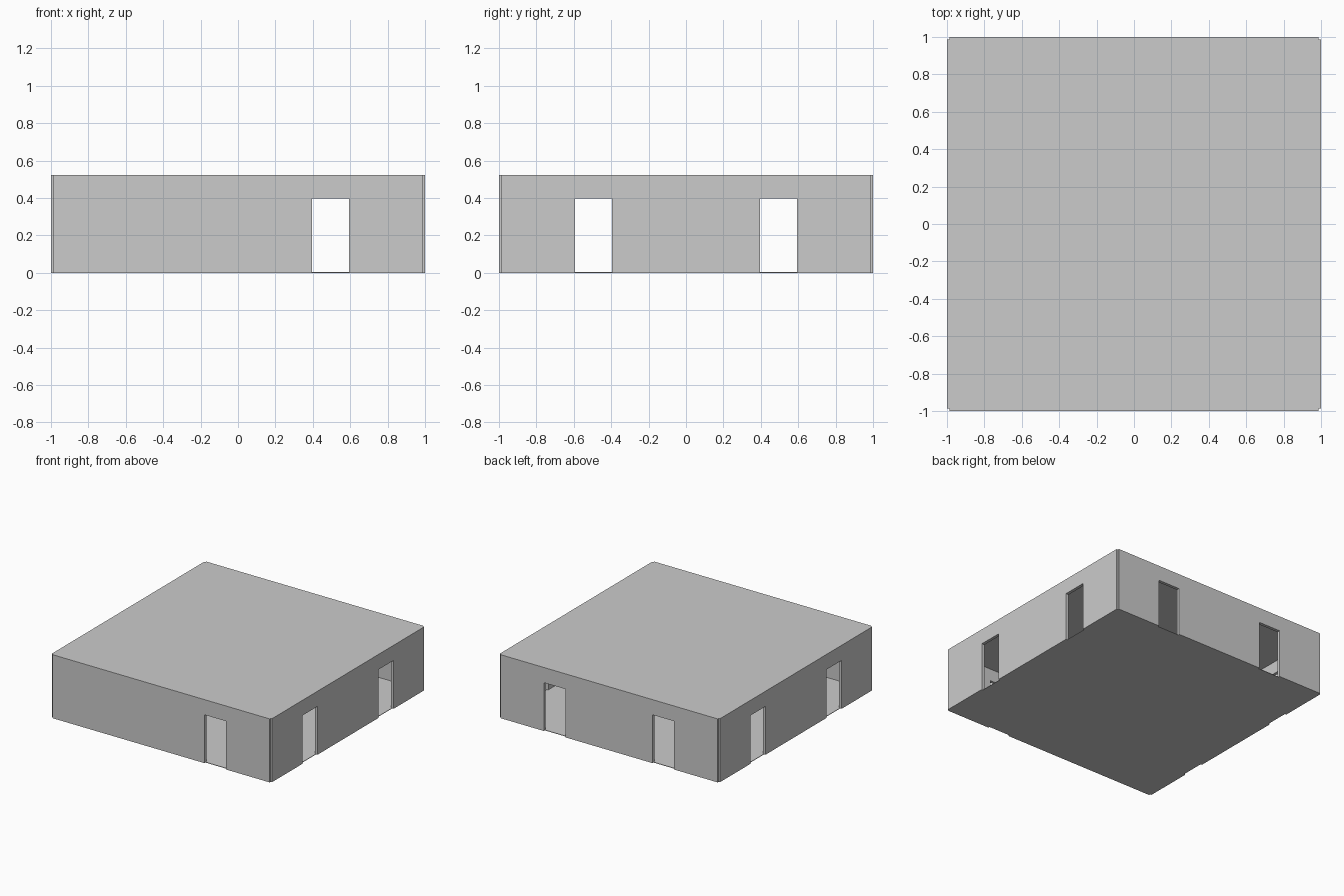
import bpy, bmesh
from math import pi
from mathutils import Matrix

cube = bpy.data.objects.get("Cube")
if cube:
    bpy.data.objects.remove(cube, do_unlink=True)

THICK = 0.025                 # wall and roof thickness
HALF = 1 - THICK / 2          # wall centre line, also half of wall length
HEIGHT = 0.522
DOOR_W, DOOR_H = 0.197, 0.397
DOOR_X = HALF / 2             # doors sit in the middle of each half wall

grey = bpy.data.materials.new("plain_grey")
grey.use_nodes = True
colour = (0.6, 0.6, 0.6, 1)
grey.diffuse_color = colour
grey.node_tree.nodes["Principled BSDF"].inputs["Base Color"].default_value = colour


def finish(name, bm):
    bmesh.ops.recalc_face_normals(bm, faces=bm.faces)
    mesh = bpy.data.meshes.new(name)
    bm.to_mesh(mesh)
    bm.free()
    mesh.materials.append(grey)
    obj = bpy.data.objects.new(name, mesh)
    bpy.context.collection.objects.link(obj)
    return obj


def extrude_outline(bm, points, offset):
    face = bm.faces.new([bm.verts.new(p) for p in points])
    geom = bmesh.ops.extrude_face_region(bm, geom=[face])["geom"]
    verts = [g for g in geom if isinstance(g, bmesh.types.BMVert)]
    bmesh.ops.translate(bm, verts=verts, vec=offset)


def wall(name, angle, doors):
    """Wall elevation with doorways cut up from the ground, turned into place."""
    outline = [(-HALF, 0)]
    for x in doors:
        a, b = x - DOOR_W / 2, x + DOOR_W / 2
        outline += [(a, 0), (a, DOOR_H), (b, DOOR_H), (b, 0)]
    outline += [(HALF, 0), (HALF, HEIGHT), (-HALF, HEIGHT)]
    bm = bmesh.new()
    extrude_outline(bm, [(x, -1, z) for x, z in outline], (0, THICK, 0))
    bmesh.ops.transform(bm, matrix=Matrix.Rotation(angle, 4, "Z"), verts=bm.verts)
    finish(name, bm)


def slab(name, z, thickness):
    """Square plate reaching the wall centre lines."""
    bm = bmesh.new()
    corners = [(-HALF, -HALF), (HALF, -HALF), (HALF, HALF), (-HALF, HALF)]
    extrude_outline(bm, [(x, y, z) for x, y in corners], (0, 0, thickness))
    finish(name, bm)


# Walls: one doorway at the front, two on every other side
wall("front_wall", 0, [DOOR_X])
wall("left_wall", pi / 2, [-DOOR_X, DOOR_X])
wall("back_wall", pi, [-DOOR_X, DOOR_X])
wall("right_wall", -pi / 2, [-DOOR_X, DOOR_X])

# Floor and flat roof
slab("floor", 0, 0.004)
slab("roof", HEIGHT - THICK, THICK)
